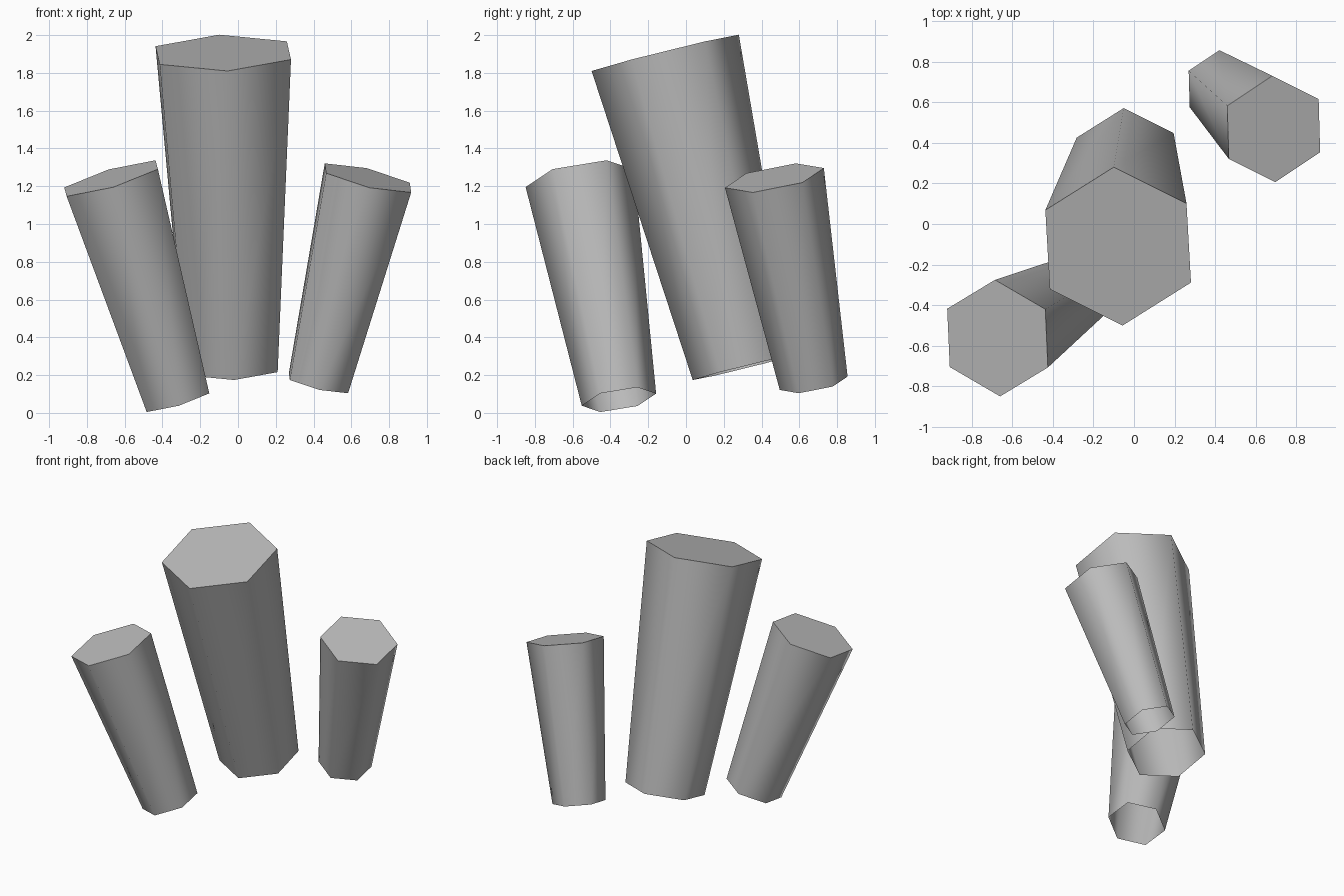
import bpy, bmesh, math
from mathutils import Vector, Matrix

cube = bpy.data.objects.get("Cube")
if cube:
    bpy.data.objects.remove(cube, do_unlink=True)

grey = bpy.data.materials.new("stone grey")
grey.use_nodes = True
grey.diffuse_color = (0.5, 0.5, 0.5, 1)
grey.node_tree.nodes["Principled BSDF"].inputs["Base Color"].default_value = grey.diffuse_color

SIDES = 6
TAPER = 0.686


def make_column(name, base, top, radius, corner):
    """Tapered six-sided column, open below, one corner pointing along 'corner'."""
    base, top = Vector(base), Vector(top)
    axis = top - base
    w = axis.normalized()
    u = Vector(corner)
    u = (u - w * u.dot(w)).normalized()
    v = w.cross(u)

    bm = bmesh.new()
    rings = []
    for z, r in ((0, radius * TAPER), (axis.length, radius)):
        angles = [math.tau * i / SIDES for i in range(SIDES)]
        rings.append([bm.verts.new((r * math.cos(a), r * math.sin(a), z)) for a in angles])
    low, high = rings
    for i in range(SIDES):
        j = (i + 1) % SIDES
        bm.faces.new((low[i], low[j], high[j], high[i]))
    bm.faces.new(high)

    mesh = bpy.data.meshes.new(name)
    bm.to_mesh(mesh)
    bm.free()
    mesh.materials.append(grey)
    obj = bpy.data.objects.new(name, mesh)
    bpy.context.collection.objects.link(obj)
    obj.matrix_world = Matrix.Translation(base) @ Matrix((u, v, w)).transposed().to_4x4()

    # Smooth sides, crisp rim around the flat cap
    bpy.ops.object.select_all(action="DESELECT")
    obj.select_set(True)
    bpy.context.view_layer.objects.active = obj
    bpy.ops.object.shade_smooth_by_angle(angle=math.radians(65))


# Tall column in the middle, a shorter one on each side
make_column("tall_column", (-0.036, 0.303, 0.24), (-0.078, -0.11, 1.906), 0.402, (-0.022, 0.39, 0.094))
make_column("right_column", (-0.322, -0.355, 0.07), (-0.672, -0.562, 1.242), 0.291, (-0.013, 0.287, 0.048))
make_column("left_column", (0.426, 0.676, 0.157), (0.688, 0.468, 1.244), 0.267, (-0.008, 0.262, 0.05))
